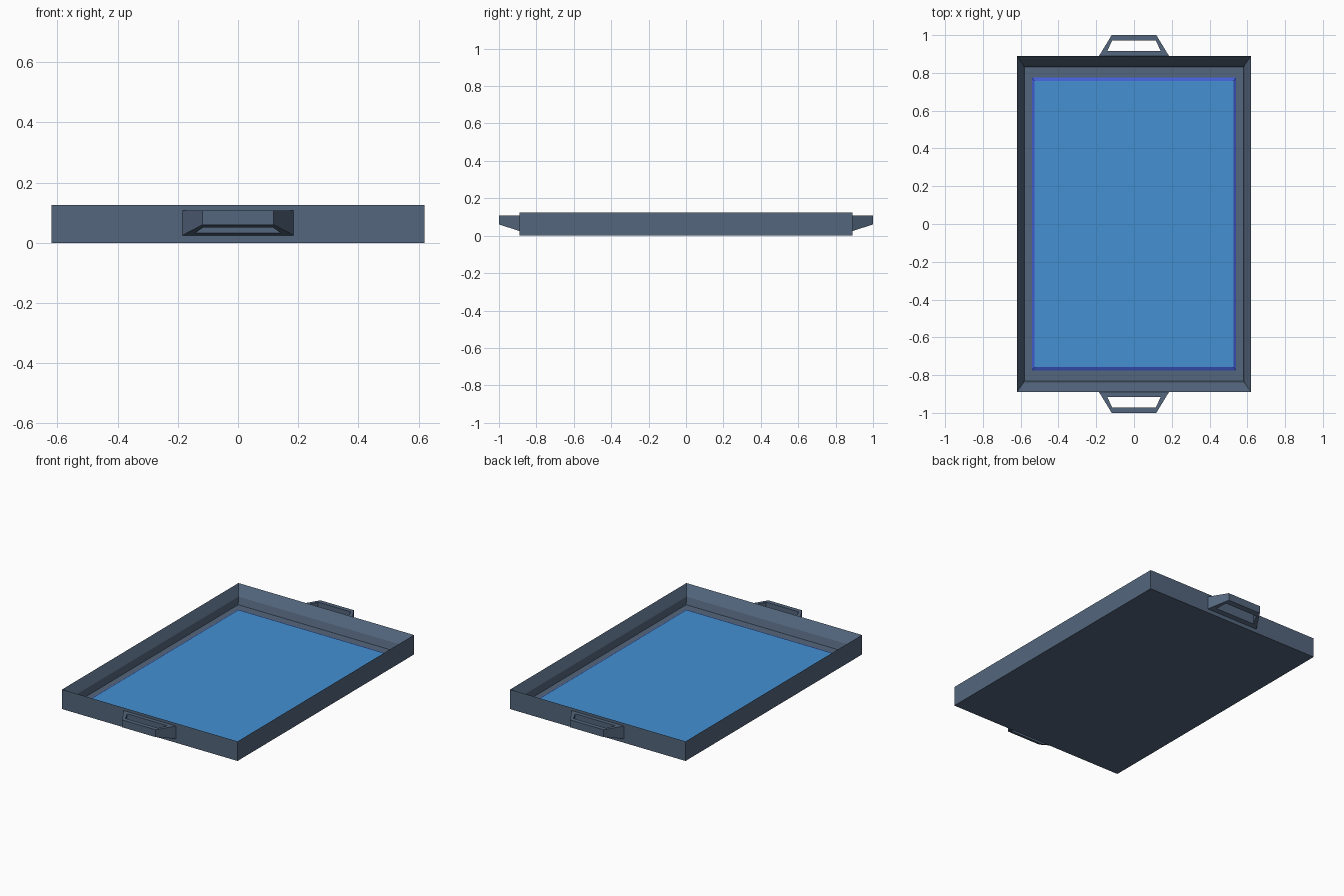
import bpy, bmesh

if "Cube" in bpy.data.objects:
    bpy.data.objects.remove(bpy.data.objects["Cube"])


def material(name, rgb):
    m = bpy.data.materials.new(name)
    m.diffuse_color = (*rgb, 1)
    m.use_nodes = True
    m.node_tree.nodes["Principled BSDF"].inputs["Base Color"].default_value = m.diffuse_color
    return m


slate = material("slate", (0.089, 0.133, 0.205))
sky_blue = material("sky blue", (0.056, 0.28, 0.65))
royal_blue = material("royal blue", (0.055, 0.11, 0.65))


def make(name, rings, mats, closed=False):
    """Skin four-cornered rings; cap the ends, or join last to first if closed."""
    bm = bmesh.new()
    loops = [[bm.verts.new(p) for p in r] for r in rings]
    if closed:
        loops.append(loops[0])
    else:
        bm.faces.new(loops[0][::-1])
        bm.faces.new(loops[-1])
    for a, b in zip(loops, loops[1:]):
        for i in range(4):
            j = (i + 1) % 4
            bm.faces.new((a[i], a[j], b[j], b[i]))
    bmesh.ops.recalc_face_normals(bm, faces=bm.faces)
    me = bpy.data.meshes.new(name)
    bm.to_mesh(me)
    bm.free()
    for m in mats:
        me.materials.append(m)
    ob = bpy.data.objects.new(name, me)
    bpy.context.collection.objects.link(ob)
    return ob


def rect(x, y, z):
    return [(-x, -y, z), (x, -y, z), (x, y, z), (-x, y, z)]


# tray: outer walls, sharp rim, two-step sloped inner walls, flat floor
make("tray", [rect(0.62, 0.89, 0), rect(0.62, 0.89, 0.125),
              rect(0.587, 0.843, 0.065), rect(0.58, 0.83, 0.02)], [slate])

# raised pad with a bevelled border in the second blue
pad = make("pad", [rect(0.54, 0.775, 0.018), rect(0.54, 0.775, 0.02),
                   rect(0.527, 0.757, 0.028)], [royal_blue, sky_blue])
for p in pad.data.polygons:
    p.material_index = 1 if p.normal.z > 0.95 else 0


# handles: tapering trapezoid loops with a hole straight through
def underside(y):
    return 0.025 + (y - 0.89) / 0.11 * 0.035


def handle(name, s):
    outer = [(-0.185, 0.89), (0.185, 0.89), (0.118, 1.0), (-0.118, 1.0)]
    inner = [(-0.142, 0.915), (0.142, 0.915), (0.115, 0.972), (-0.115, 0.972)]

    def low(pts):
        return [(x, s * y, underside(y)) for x, y in pts]

    def high(pts):
        return [(x, s * y, 0.107) for x, y in pts]

    make(name, [low(outer), high(outer), high(inner), low(inner)], [slate], closed=True)


handle("front_handle", -1)
handle("back_handle", 1)
